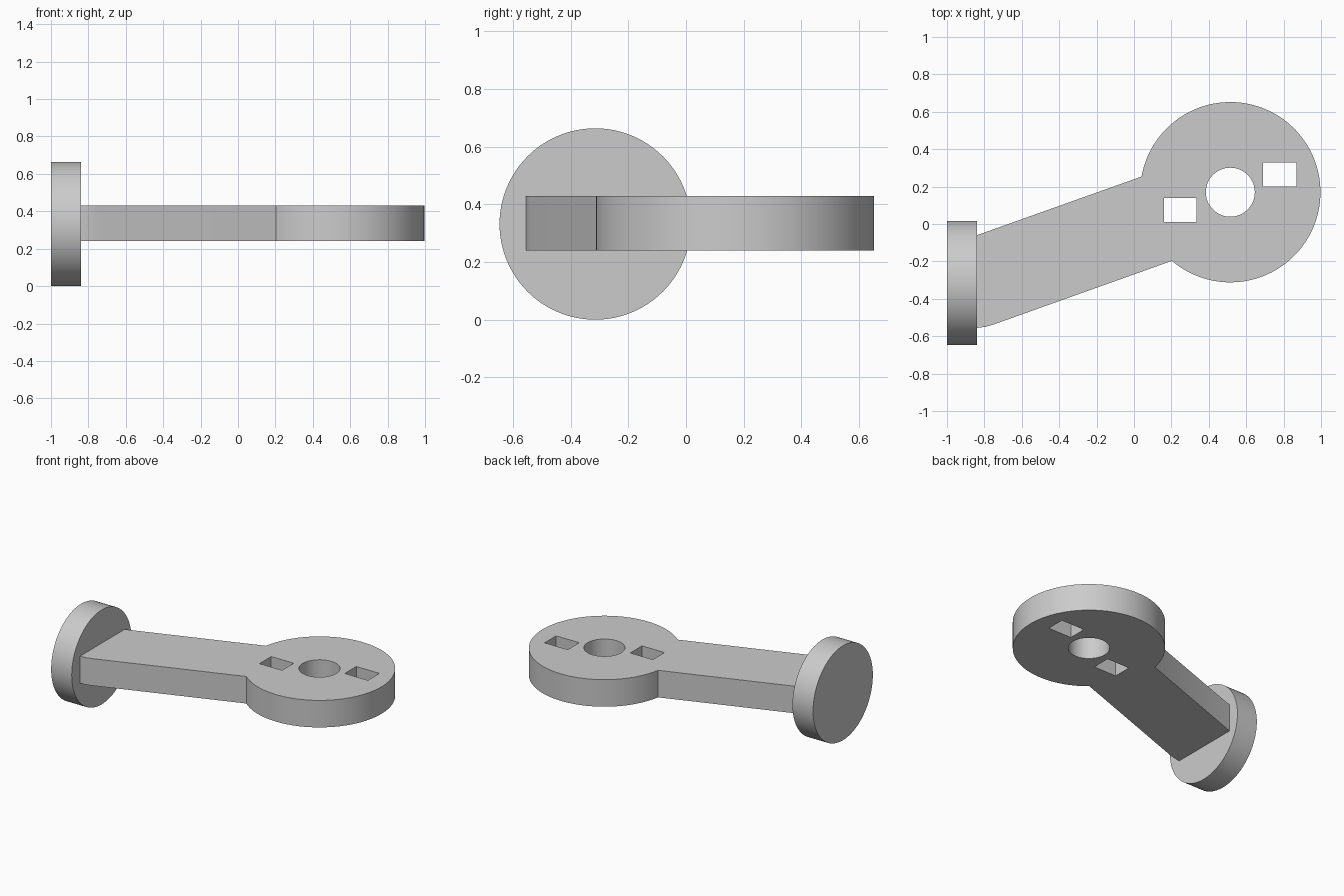
import bpy, bmesh
from math import cos, sin, pi, radians

cube = bpy.data.objects.get("Cube")
if cube:
    bpy.data.objects.remove(cube, do_unlink=True)

grey = bpy.data.materials.new("light_grey")
grey.use_nodes = True
colour = (0.6, 0.6, 0.6, 1)
grey.diffuse_color = colour
grey.node_tree.nodes["Principled BSDF"].inputs["Base Color"].default_value = colour


def arc(cx, cy, r, start, end, steps):
    angles = [radians(start + (end - start) * i / steps) for i in range(steps + 1)]
    return [(cx + r * cos(a), cy + r * sin(a)) for a in angles]


def rect(x0, x1, y0, y1):
    return [(x0, y0), (x1, y0), (x1, y1), (x0, y1)]


def finish(obj):
    bpy.ops.object.select_all(action="DESELECT")
    obj.select_set(True)
    bpy.context.view_layer.objects.active = obj
    if obj.type == "CURVE":
        bpy.ops.object.convert(target="MESH")
        obj = bpy.context.object
    bm = bmesh.new()
    bm.from_mesh(obj.data)
    bmesh.ops.remove_doubles(bm, verts=bm.verts, dist=0.0005)
    bmesh.ops.recalc_face_normals(bm, faces=bm.faces)
    bm.to_mesh(obj.data)
    bm.free()
    obj.data.materials.clear()
    obj.data.materials.append(grey)
    bpy.ops.object.shade_smooth_by_angle(angle=radians(30))


def plate(name, loops, z0, z1):
    """Flat plate from an outer outline followed by hole outlines."""
    curve = bpy.data.curves.new(name, "CURVE")
    curve.dimensions = "2D"
    curve.fill_mode = "BOTH"
    curve.extrude = (z1 - z0) / 2
    for loop in loops:
        spline = curve.splines.new("POLY")
        spline.points.add(len(loop) - 1)
        for point, (x, y) in zip(spline.points, loop):
            point.co = (x, y, 0, 1)
        spline.use_cyclic_u = True
    obj = bpy.data.objects.new(name, curve)
    obj.location.z = (z0 + z1) / 2
    bpy.context.collection.objects.link(obj)
    finish(obj)


# Arm running into a round head, with a centre bore and two square slots
head = (0.515, 0.17)
outline = arc(*head, 0.482, -130.4, 170, 80)
outline += [(-0.84, -0.06), (-0.86, -0.06), (-0.86, -0.558), (-0.84, -0.556),
            (-0.79, -0.549), (-0.75, -0.537)]
bore = arc(*head, 0.131, 0, 354, 59)
plate("arm_with_head", [outline, bore, rect(0.16, 0.335, 0.01, 0.14),
                        rect(0.69, 0.87, 0.2, 0.328)], 0.24, 0.43)

# Upright round end disc
bpy.ops.mesh.primitive_cylinder_add(vertices=96, radius=0.332, depth=0.16,
                                    location=(-0.92, -0.315, 0.332),
                                    rotation=(0, pi / 2, 0))
disc = bpy.context.object
disc.name = "end_disc"
finish(disc)
